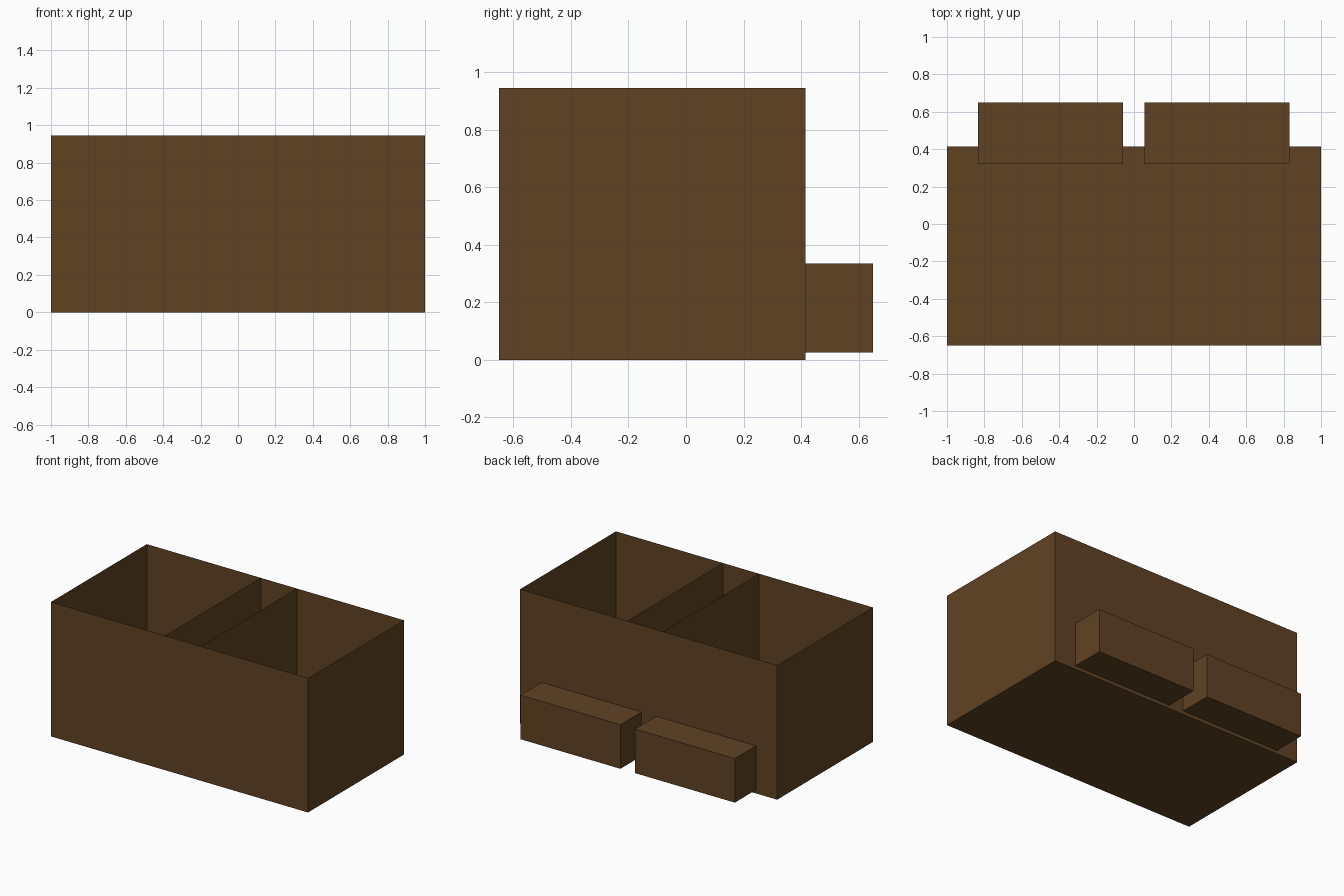
import bpy
import bmesh

# Remove the default object
cube = bpy.data.objects.get("Cube")
if cube:
    bpy.data.objects.remove(cube, do_unlink=True)

# Single brown material
COLOUR = (0.115, 0.055, 0.017, 1.0)
brown = bpy.data.materials.new("dark_brown")
brown.use_nodes = True
brown.diffuse_color = COLOUR
bsdf = brown.node_tree.nodes["Principled BSDF"]
bsdf.inputs["Base Color"].default_value = COLOUR
bsdf.inputs["Roughness"].default_value = 0.9


def add_box(name, low, high, keep=lambda normal: True):
    """Box between two corners, keeping only the faces whose normal passes."""
    bm = bmesh.new()
    bmesh.ops.create_cube(bm, size=1)
    for v in bm.verts:
        v.co = [(a + b) / 2 + c * (b - a) for a, b, c in zip(low, high, v.co)]
    bm.normal_update()
    dropped = [f for f in bm.faces if not keep(f.normal)]
    bmesh.ops.delete(bm, geom=dropped, context='FACES')
    mesh = bpy.data.meshes.new(name)
    bm.to_mesh(mesh)
    bm.free()
    mesh.materials.append(brown)
    obj = bpy.data.objects.new(name, mesh)
    bpy.context.collection.objects.link(obj)
    return obj


FRONT, BACK, HEIGHT = -0.65, 0.415, 0.945

# Thin-walled bin, open at the top
add_box("open_bin", (-1, FRONT, 0), (1, BACK, HEIGHT), lambda n: n.z < 0.5)

# Two single-sheet dividers spanning front to back
for name, x in (("right_divider", -0.113), ("left_divider", 0.167)):
    add_box(name, (x, FRONT, 0), (x + 0.1, BACK, HEIGHT), lambda n: n.x < -0.5)

# Two blocks pushed through the lower back wall
for name, x0, x1 in (("right_back_block", -0.835, -0.058),
                     ("left_back_block", 0.055, 0.832)):
    add_box(name, (x0, 0.32, 0.025), (x1, 0.65, 0.335))
